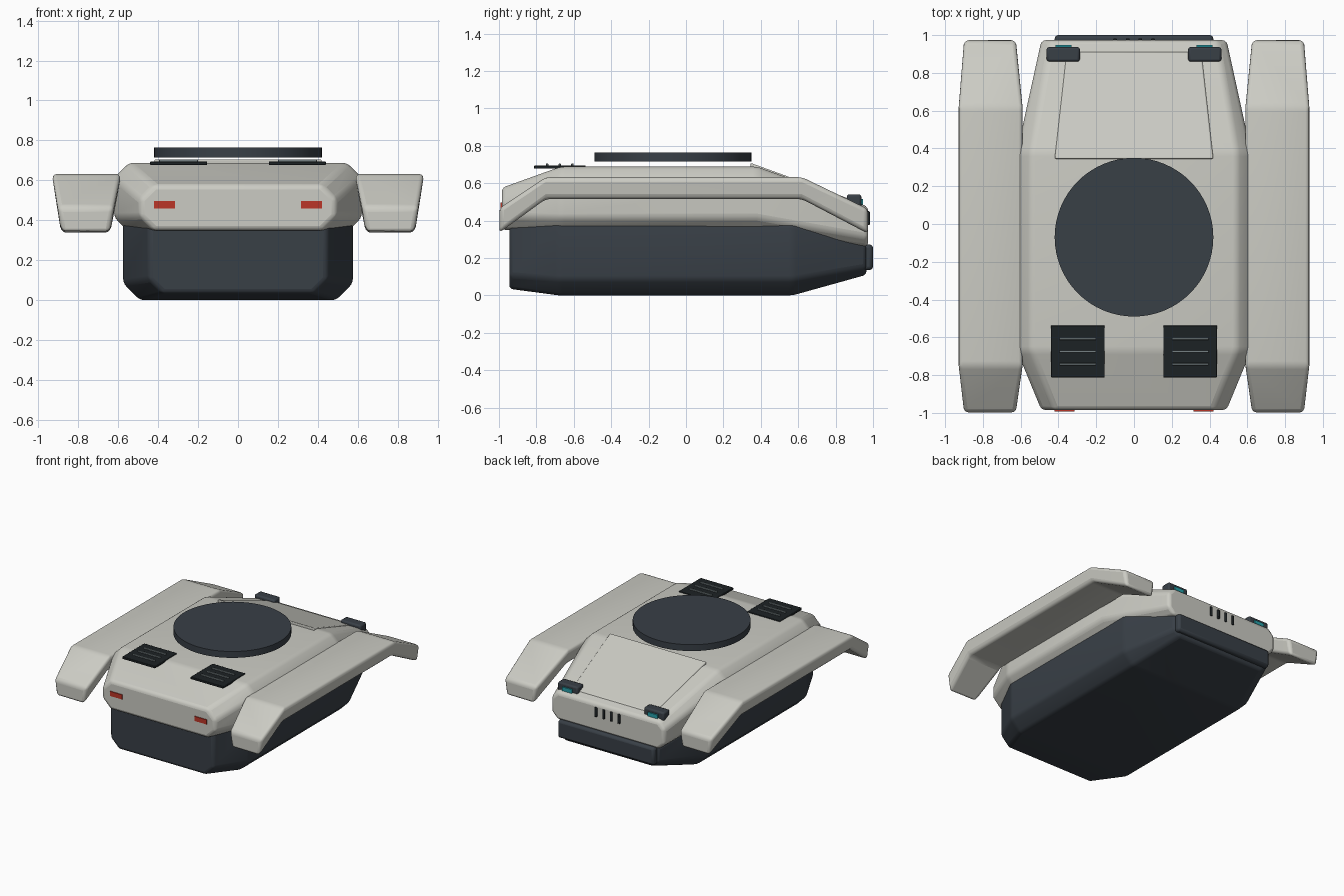
import bpy, bmesh, math
from mathutils import Vector

if "Cube" in bpy.data.objects:
    bpy.data.objects.remove(bpy.data.objects["Cube"])


def material(name, r, g, b):
    m = bpy.data.materials.new(name)
    m.diffuse_color = (r, g, b, 1)
    m.use_nodes = True
    m.node_tree.nodes["Principled BSDF"].inputs["Base Color"].default_value = m.diffuse_color
    return m


LIGHT = material("pale_armour", 0.60, 0.60, 0.55)
DARK = material("dark_armour", 0.04, 0.05, 0.062)
BLACK = material("vent_black", 0.012, 0.016, 0.018)
SLAT = material("slat_grey", 0.18, 0.22, 0.23)
RED = material("red_lamp", 0.50, 0.035, 0.02)
TEAL = material("teal_lens", 0.02, 0.35, 0.40)


def finish(bm, name, mat, bevel=0.0, segments=3):
    bmesh.ops.recalc_face_normals(bm, faces=bm.faces)
    me = bpy.data.meshes.new(name)
    bm.to_mesh(me)
    bm.free()
    me.materials.append(mat)
    ob = bpy.data.objects.new(name, me)
    bpy.context.collection.objects.link(ob)
    if bevel:
        mod = ob.modifiers.new("edge_round", 'BEVEL')
        mod.width, mod.segments = bevel, segments
        mod.limit_method, mod.angle_limit = 'ANGLE', math.radians(14)
    bpy.ops.object.select_all(action='DESELECT')
    ob.select_set(True)
    bpy.context.view_layer.objects.active = ob
    bpy.ops.object.shade_smooth_by_angle(angle=math.radians(35))
    return ob


def loft(name, sections, mat, bevel):
    """Skin a list of equal-length point rings and cap both ends."""
    bm = bmesh.new()
    rings = [[bm.verts.new(p) for p in s] for s in sections]
    n = len(rings[0])
    for a, b in zip(rings, rings[1:]):
        for i in range(n):
            j = (i + 1) % n
            bm.faces.new((a[i], a[j], b[j], b[i]))
    bm.faces.new(rings[0])
    bm.faces.new(rings[-1])
    return finish(bm, name, mat, bevel)


def octagon(y, w, z0, z1, cx, cb, ct):
    """Hull section with chamfered corners."""
    half = [(w - cx, z0), (w, z0 + cb), (w, z1 - ct), (w - cx, z1)]
    return [(x, y, z) for x, z in half] + [(-x, y, z) for x, z in reversed(half)]


def box(name, x, y, z, mat, bevel=0.0):
    bm = bmesh.new()
    bmesh.ops.create_cube(bm, size=1)
    for v in bm.verts:
        v.co = Vector([(r[0] + r[1]) / 2 + c * (r[1] - r[0])
                       for c, r in zip(v.co, (x, y, z))])
    return finish(bm, name, mat, bevel, 2)


# Lower hull
loft("lower_hull", [
    octagon(-0.945, 0.445, 0.035, 0.40, 0.07, 0.07, 0.02),
    octagon(-0.68, 0.575, 0.0, 0.42, 0.085, 0.085, 0.02),
    octagon(0.57, 0.575, 0.0, 0.42, 0.085, 0.085, 0.04),
    octagon(0.965, 0.43, 0.11, 0.275, 0.05, 0.04, 0.01)], DARK, 0.02)

# Upper hull
loft("upper_hull", [
    octagon(-0.985, 0.49, 0.35, 0.575, 0.07, 0.07, 0.07),
    octagon(-0.67, 0.62, 0.34, 0.688, 0.075, 0.075, 0.075),
    octagon(0.38, 0.62, 0.34, 0.688, 0.075, 0.075, 0.075),
    octagon(0.973, 0.49, 0.26, 0.475, 0.05, 0.05, 0.05)], LIGHT, 0.022)

# Sloped front deck plate
loft("front_deck_plate", [
    [(-w, y, z - 0.03), (w, y, z - 0.03), (w, y, z), (-w, y, z)]
    for y, w, z in ((0.345, 0.42, 0.708), (0.91, 0.357, 0.503))], LIGHT, 0.008)

# Turret ring disc
bm = bmesh.new()
bmesh.ops.create_cone(bm, cap_ends=True, segments=64, radius1=0.42,
                      radius2=0.42, depth=0.05)
bmesh.ops.translate(bm, verts=bm.verts, vec=(0, -0.07, 0.74))
finish(bm, "turret_ring", DARK)

# Front bumper and grille slots
box("front_bumper", (-0.42, 0.42), (0.94, 1.0), (0.135, 0.272), DARK, 0.018)
for i in range(4):
    cx = -0.1 + i * 0.2 / 3
    box("grille_slot", (cx - 0.01, cx + 0.01), (0.955, 0.983), (0.375, 0.45), BLACK, 0.006)

# Side-mirrored parts
for s, side in ((1, "right"), (-1, "left")):
    def mx(a, b):
        return tuple(sorted((s * a, s * b)))

    # Fender: y, inner and outer edge, bottom and top heights
    rings = []
    for y, a, b, z0, z1 in ((-0.998, 0.622, 0.903, 0.335, 0.465),
                            (-0.75, 0.586, 0.932, 0.515, 0.632),
                            (0.62, 0.586, 0.932, 0.515, 0.632),
                            (0.973, 0.622, 0.903, 0.33, 0.462)):
        rings.append([(s * (a + 0.018), y, z0), (s * (b - 0.018), y, z0),
                      (s * b, y, z1), (s * a, y, z1)])
    loft(side + "_fender", rings, LIGHT, 0.024)

    # Engine vent with slats
    box(side + "_vent", mx(0.155, 0.44), (-0.812, -0.537), (0.677, 0.695), BLACK, 0.004)
    for y in (-0.608, -0.675, -0.742):
        box(side + "_vent_slat", mx(0.2, 0.395), (y - 0.006, y + 0.006),
            (0.69, 0.705), SLAT, 0.003)

    # Tail lamp
    box(side + "_tail_lamp", mx(0.315, 0.42), (-0.992, -0.97), (0.46, 0.496), RED)

    # Front sensor and lens
    box(side + "_sensor", mx(0.287, 0.462), (0.86, 0.937), (0.468, 0.54), DARK, 0.012)
    box(side + "_sensor_lens", mx(0.33, 0.415), (0.92, 0.947), (0.485, 0.515), TEAL)
